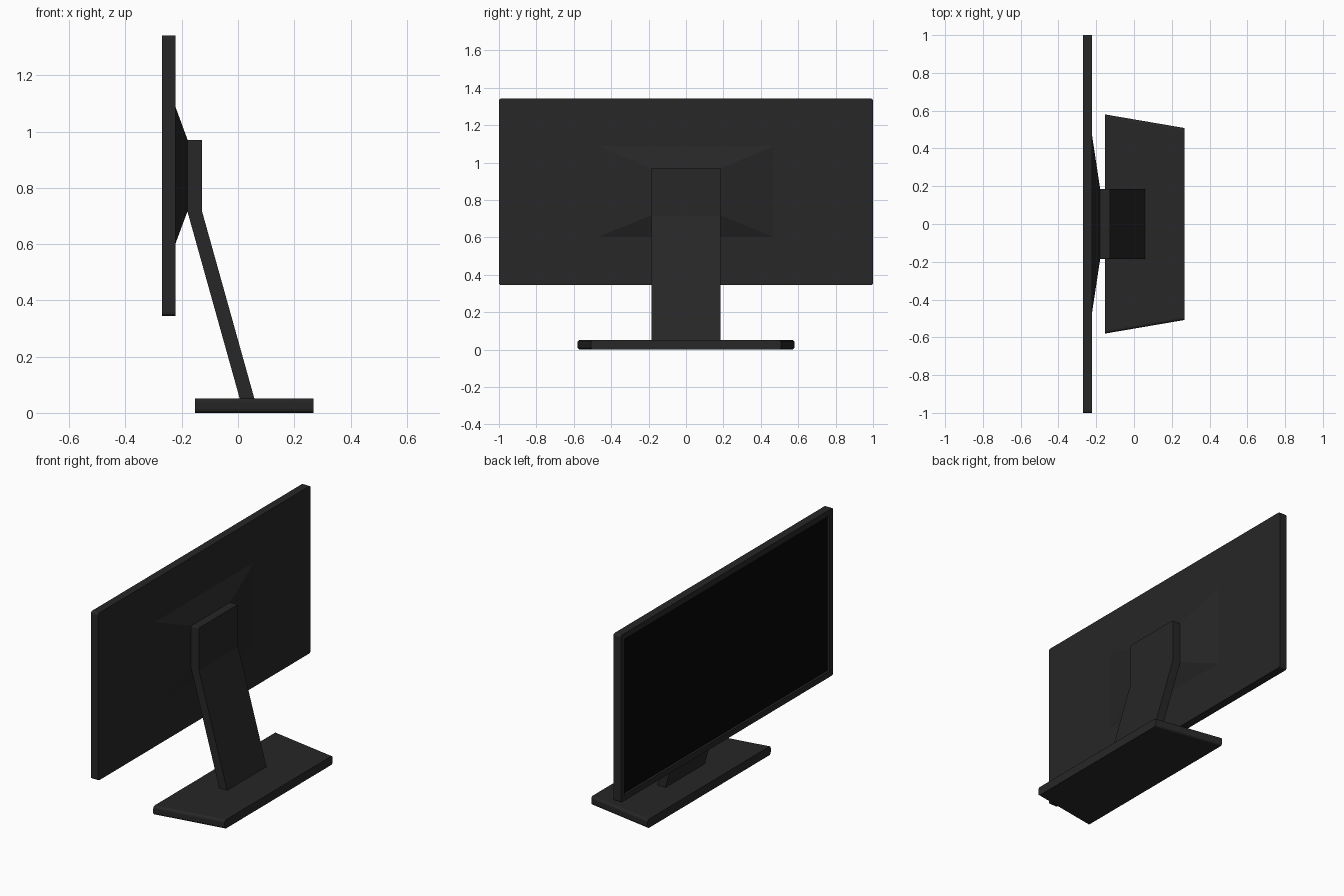
import bpy, bmesh
from mathutils import Vector

if "Cube" in bpy.data.objects:
    bpy.data.objects.remove(bpy.data.objects["Cube"])


def material(name, value):
    mat = bpy.data.materials.new(name)
    mat.diffuse_color = (value, value, value, 1)
    mat.use_nodes = True
    mat.node_tree.nodes["Principled BSDF"].inputs["Base Color"].default_value = mat.diffuse_color
    return mat


CASE = material("dark_plastic", 0.02)
GLASS = material("black_glass", 0.002)


def loft(name, ring_a, ring_b, mat=CASE, round_corners=0.0):
    """Solid between two matching rings of points."""
    bm = bmesh.new()
    a = [bm.verts.new(p) for p in ring_a]
    b = [bm.verts.new(p) for p in ring_b]
    bm.faces.new(a)
    bm.faces.new(b[::-1])
    for i in range(len(a)):
        j = (i + 1) % len(a)
        bm.faces.new((a[j], a[i], b[i], b[j]))
    bmesh.ops.recalc_face_normals(bm, faces=bm.faces[:])
    if round_corners:
        # round only the edges running front to back
        edges = [e for e in bm.edges
                 if abs((e.verts[0].co - e.verts[1].co).normalized().x) > 0.9]
        bmesh.ops.bevel(bm, geom=edges, offset=round_corners, segments=3,
                        profile=0.5, affect='EDGES')
    mesh = bpy.data.meshes.new(name)
    bm.to_mesh(mesh)
    bm.free()
    mesh.materials.append(mat)
    ob = bpy.data.objects.new(name, mesh)
    bpy.context.collection.objects.link(ob)
    return ob


def rect(x, half_y, z0, z1):
    return [(x, -half_y, z0), (x, half_y, z0), (x, half_y, z1), (x, -half_y, z1)]


# Screen housing with a recessed front
BEZEL, DEPTH = 0.035, 0.015
housing = loft("screen_housing", rect(-0.27, 1, 0.345, 1.342),
               rect(-0.222, 1, 0.345, 1.342), round_corners=0.012)
bm = bmesh.new()
bm.from_mesh(housing.data)
front = min(bm.faces, key=lambda f: f.calc_center_median().x)
bmesh.ops.inset_region(bm, faces=[front], thickness=BEZEL)
pit = bmesh.ops.extrude_face_region(bm, geom=[front])
bmesh.ops.translate(bm, vec=Vector((DEPTH, 0, 0)),
                    verts=[g for g in pit["geom"] if isinstance(g, bmesh.types.BMVert)])
if front.is_valid:
    bmesh.ops.delete(bm, geom=[front], context='FACES_ONLY')
bmesh.ops.recalc_face_normals(bm, faces=bm.faces[:])
bm.to_mesh(housing.data)
bm.free()

# Display panel at the bottom of the recess
loft("display_panel", rect(-0.257, 0.965, 0.38, 1.307),
     rect(-0.25, 0.965, 0.38, 1.307), GLASS)

# Tapered mount on the back of the housing
loft("rear_mount", rect(-0.223, 0.475, 0.6, 1.09), rect(-0.179, 0.185, 0.718, 0.97))

# Bent stand arm, a side profile extruded across the width
profile = [(-0.18, 0.97), (-0.128, 0.97), (-0.128, 0.717),
           (0.059, 0.048), (0.007, 0.048), (-0.18, 0.717)]
loft("stand_arm", [(x, -0.185, z) for x, z in profile],
     [(x, 0.185, z) for x, z in profile], round_corners=0.006)

# Tapered foot plate
plan = [(-0.153, -0.58), (0.268, -0.508), (0.268, 0.508), (-0.153, 0.58)]
loft("base_plate", [(x, y, 0) for x, y in plan],
     [(x, y, 0.052) for x, y in plan], round_corners=0.014)
